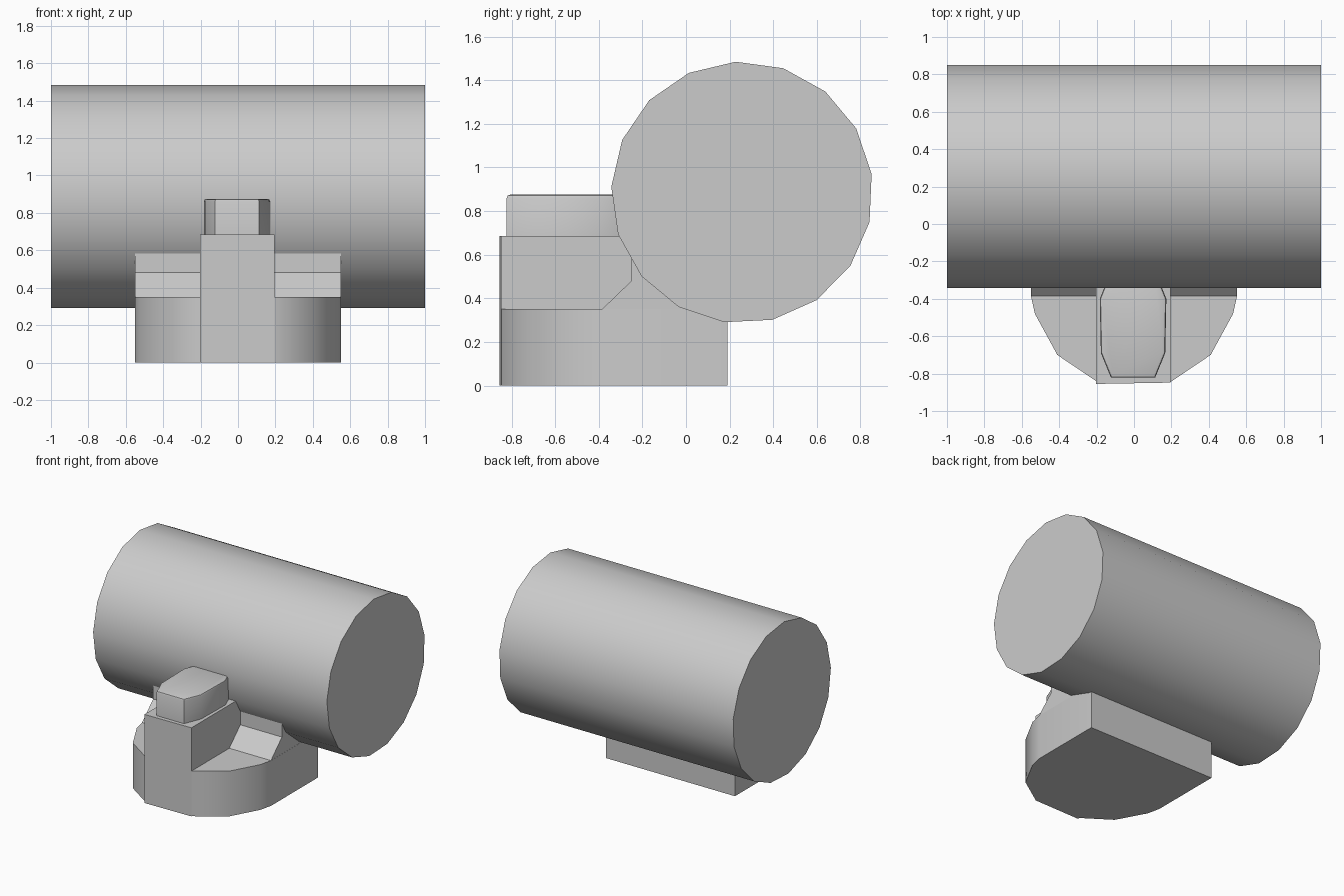
import bpy, bmesh, math

if "Cube" in bpy.data.objects:
    bpy.data.objects.remove(bpy.data.objects["Cube"])


def prism(name, pts, to3d, lo, hi, bevel=0.0, smooth=30):
    """Extrude a 2D outline between lo and hi; to3d maps (a, b, depth) to xyz."""
    bm = bmesh.new()
    ends = [[bm.verts.new(to3d(a, b, d)) for a, b in pts] for d in (lo, hi)]
    n = len(pts)
    bm.faces.new(ends[0])
    top = bm.faces.new(ends[1])
    for i in range(n):
        j = (i + 1) % n
        bm.faces.new((ends[0][i], ends[0][j], ends[1][j], ends[1][i]))
    if bevel:
        bmesh.ops.bevel(bm, geom=list(top.edges), offset=bevel, segments=2,
                        profile=0.5, affect='EDGES')
    bmesh.ops.recalc_face_normals(bm, faces=bm.faces)
    mesh = bpy.data.meshes.new(name)
    bm.to_mesh(mesh)
    bm.free()
    obj = bpy.data.objects.new(name, mesh)
    bpy.context.collection.objects.link(obj)
    bpy.ops.object.select_all(action='DESELECT')
    obj.select_set(True)
    bpy.context.view_layer.objects.active = obj
    bpy.ops.object.shade_smooth_by_angle(angle=math.radians(smooth))
    return obj


def along_z(a, b, d):
    return (a, b, d)


def along_x(a, b, d):
    return (d, a, b)


def mirrored(half, cx=0.0):
    """Close a right-hand outline by mirroring it about x = cx."""
    return [(cx + x, y) for x, y in half] + [(cx - x, y) for x, y in reversed(half)]


# Main 17-sided barrel lying along x
STEP = 2 * math.pi / 17
START = math.radians(92.8)
ring = [(0.257 + 0.6 * math.cos(START + i * STEP),
         0.885 + 0.6 * math.sin(START + i * STEP)) for i in range(17)]
prism("barrel", ring, along_x, -1.0, 1.0)

# Low base with a rounded front
prism("base", mirrored([(0.195, -0.845), (0.41, -0.70), (0.53, -0.48),
                        (0.552, -0.38), (0.552, 0.19)]), along_z, 0.0, 0.35, smooth=40)

# Shoulder rising from the base into the barrel
prism("shoulder", [(-0.39, 0.345), (-0.25, 0.48), (-0.25, 0.60), (0.188, 0.60), (0.188, 0.345)],
      along_x, -0.551, 0.551)

# Upright block at the front
prism("front_block", [(-0.202, -0.855), (0.195, -0.848), (0.195, -0.20), (-0.202, -0.20)],
      along_z, 0.0, 0.685)

# Cap with cut corners and softened top edge
prism("cap", mirrored([(0.118, -0.822), (0.172, -0.69), (0.178, -0.40), (0.13, -0.28)], -0.005),
      along_z, 0.67, 0.875, bevel=0.015, smooth=40)
